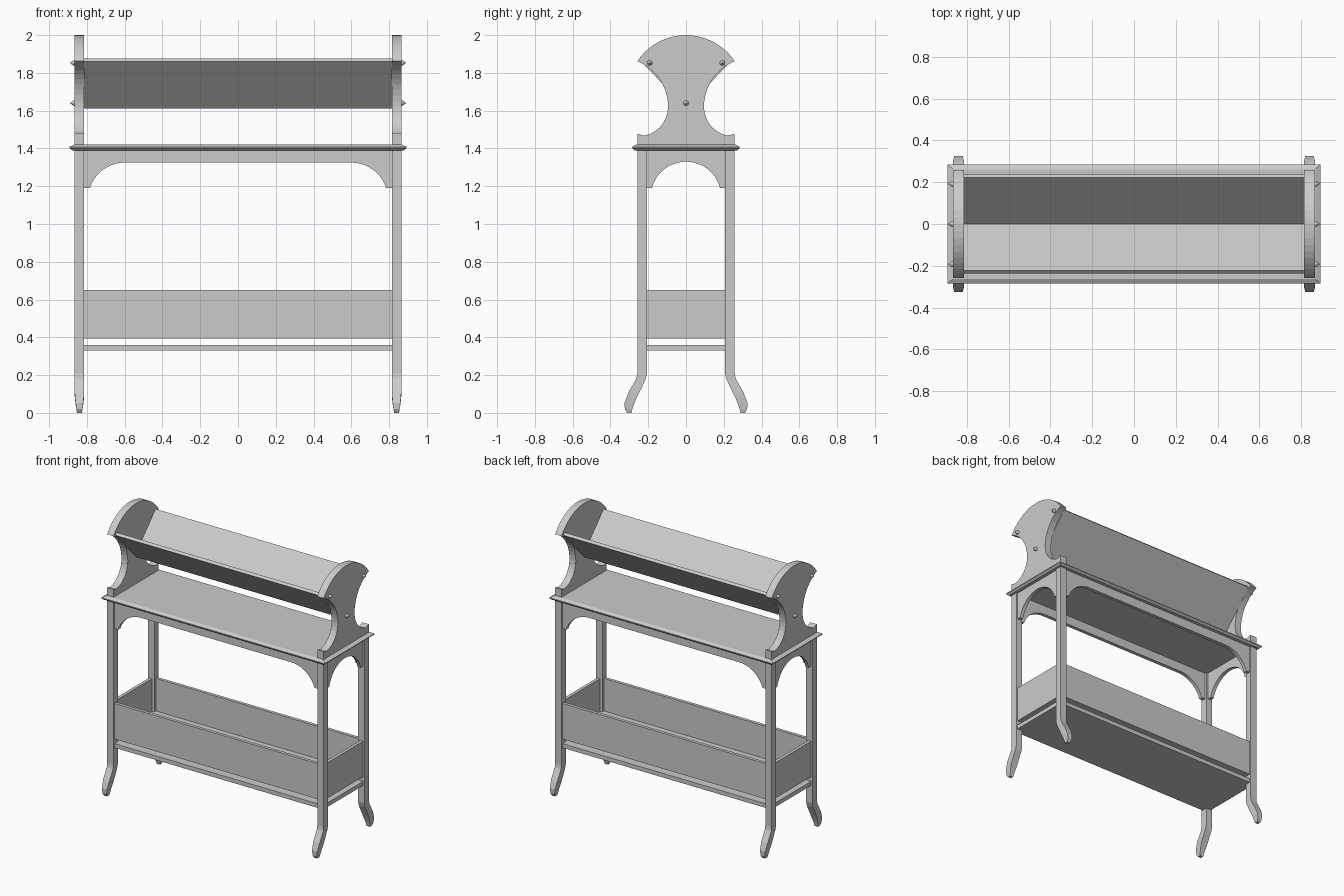
import bpy, bmesh, math

if "Cube" in bpy.data.objects:
    bpy.data.objects.remove(bpy.data.objects["Cube"])

wood = bpy.data.materials.new("light grey")
wood.diffuse_color = (0.6, 0.6, 0.6, 1)
wood.use_nodes = True
wood.node_tree.nodes["Principled BSDF"].inputs["Base Color"].default_value = wood.diffuse_color


def finish(name, bm):
    bmesh.ops.recalc_face_normals(bm, faces=bm.faces)
    me = bpy.data.meshes.new(name)
    bm.to_mesh(me)
    bm.free()
    me.materials.append(wood)
    ob = bpy.data.objects.new(name, me)
    bpy.context.collection.objects.link(ob)
    return ob


def loft(name, rings):
    """Skin a stack of equal-sized point loops and cap both ends."""
    bm = bmesh.new()
    loops = [[bm.verts.new(p) for p in r] for r in rings]
    n = len(loops[0])
    for a, b in zip(loops, loops[1:]):
        for i in range(n):
            j = (i + 1) % n
            bm.faces.new((a[i], a[j], b[j], b[i]))
    bm.faces.new(loops[0])
    bm.faces.new(loops[-1])
    return finish(name, bm)


def prism(name, profile, axis, lo, hi):
    """Extrude a (horizontal, z) profile along the x or y axis."""
    if axis == "x":
        return loft(name, [[(d, u, z) for u, z in profile] for d in (lo, hi)])
    return loft(name, [[(u, d, z) for u, z in profile] for d in (lo, hi)])


def rect(x0, x1, y0, y1, z):
    return [(x0, y0, z), (x1, y0, z), (x1, y1, z), (x0, y1, z)]


def box(name, x0, x1, y0, y1, z0, z1):
    return loft(name, [rect(x0, x1, y0, y1, z0), rect(x0, x1, y0, y1, z1)])


def arc(cx, cz, r, a0, a1, n):
    return [(cx + r * math.cos(math.radians(a0 + (a1 - a0) * i / n)),
             cz + r * math.sin(math.radians(a0 + (a1 - a0) * i / n)))
            for i in range(n + 1)]


def mirrored(half):
    """Close a right-hand half profile with its left-hand mirror."""
    return half + [(-u, z) for u, z in reversed(half) if abs(u) > 1e-5]


XI, XO = 0.814, 0.865      # inner and outer faces of the legs in x
YI, YO = 0.207, 0.258      # and in y
SIDES = ((-1, "left"), (1, "right"))
ENDS = ((-1, "front"), (1, "back"))

# Legs: straight posts with feet that sweep out and taper
# (inner y, inner z, outer y, outer z, x inset)
foot = [(0.288, 0.0, 0.312, 0.0, 0.013), (0.284, 0.02, 0.324, 0.02, 0.009),
        (0.276, 0.045, 0.325, 0.055, 0.005), (0.257, 0.09, 0.304, 0.11, 0.0),
        (0.232, 0.14, 0.276, 0.158, 0.0), (0.215, 0.175, 0.262, 0.185, 0.0),
        (YI, 0.205, YO, 0.21, 0.0), (YI, 1.39, YO, 1.39, 0.0)]
for sx, nx in SIDES:
    for sy, ny in ENDS:
        rings = [[(sx * (XI + t), sy * yi, zi), (sx * (XO - t), sy * yi, zi),
                  (sx * (XO - t), sy * yo, zo), (sx * (XI + t), sy * yo, zo)]
                 for yi, zi, yo, zo, t in foot]
        loft(f"{ny}_{nx}_leg", rings)

# Table top with chamfered rim
loft("table_top", [rect(-x, x, -y, y, z) for x, y, z in
                   ((0.878, 0.271, 1.39), (0.893, 0.285, 1.402),
                    (0.893, 0.285, 1.408), (0.868, 0.264, 1.42))])

# Arched aprons on all four sides
R = 0.194
a = math.degrees(math.asin((1.19 - (1.325 - R)) / R))
long_apron = mirrored([(XI, 1.39), (XI, 1.19)] + arc(0.6, 1.325 - R, R, a, 90, 10))
R = 0.186
a = math.degrees(math.asin((1.19 - (1.33 - R)) / R))
short_apron = mirrored([(YI, 1.39), (YI, 1.19)] + arc(0, 1.33 - R, R, a, 90, 10))
for s, n in ENDS:
    prism(f"{n}_apron", long_apron, "y", s * 0.222, s * 0.248)
for s, n in SIDES:
    prism(f"{n}_apron", short_apron, "x", s * 0.829, s * 0.855)

# Lower shelf, notched around the legs
shelf = [(0.855, YI), (XI, YI), (XI, 0.248)]
quarter = shelf + [(-x, y) for x, y in reversed(shelf)]
outline = quarter + [(-x, -y) for x, y in quarter]
loft("lower_shelf", [[(x, y, z) for x, y in outline] for z in (0.33, 0.36)])

# Open storage bin held between the legs
for s, n in ENDS:
    box(f"{n}_bin_panel", -XI, XI, *sorted((s * 0.225, s * 0.248)), 0.393, 0.65)
for s, n in SIDES:
    box(f"{n}_bin_panel", *sorted((s * 0.832, s * 0.855)), -YI, YI, 0.393, 0.65)
box("bin_floor", -0.832, 0.832, -YI, YI, 0.393, 0.415)
for s, n in ENDS:
    box(f"{n}_bin_floor_edge", -XI, XI, *sorted((s * YI, s * 0.225)), 0.393, 0.415)

# Fan-shaped end boards
R = 0.261
b = math.degrees(math.asin((1.862 - 1.62) / R))
RT = 0.31
t = math.degrees(math.asin((1.862 - (2 - RT)) / RT))
fan = [(YO, 1.42), (YO, 1.478)]
fan += arc(0.25, 1.62, 0.155, 294 - 24, 180, 8)[0:]
fan[2] = (0.25, 1.465 + 0.012)
fan = fan[:2] + fan[3:]
fan += arc(0.095 + R, 1.62, R, 180, 180 - b, 10)[1:]
fan += arc(0, 2 - RT, RT, t, 90, 9)[1:]
for s, n in SIDES:
    prism(f"{n}_end_board", mirrored(fan), "x", s * XI, s * XO)

# V-shaped book trough
trough = [(0, 1.612), (0.237, 1.86), (0.222, 1.875), (0, 1.642),
          (-0.222, 1.875), (-0.237, 1.86)]
prism("book_trough", trough, "x", -XI, XI)

# Pointed pegs fixing the trough
for s, n in SIDES:
    for i, (y, z) in enumerate(((-0.192, 1.853), (0.192, 1.853), (0, 1.64))):
        rings = [[(s * x, y + u, z + v) for u, v in arc(0, 0, r, 0, 330, 11)]
                 for x, r in ((XO - 0.005, 0.014), (XO + 0.006, 0.014),
                              (XO + 0.024, 0.001))]
        loft(f"{n}_peg_{i + 1}", rings)
